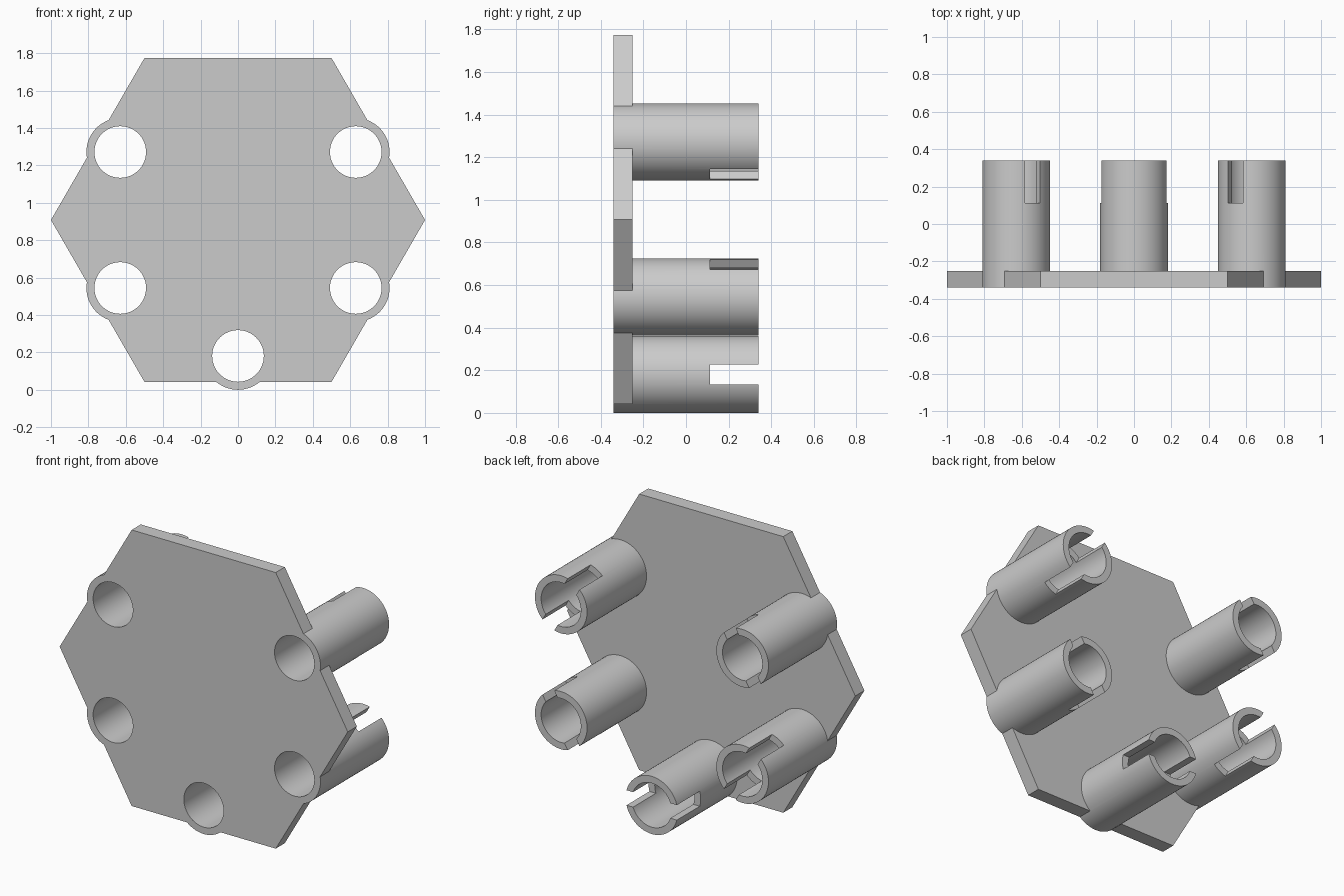
import bpy
from math import radians, sin, cos, pi

cube = bpy.data.objects.get("Cube")
if cube:
    bpy.data.objects.remove(cube)

FRONT, BACK = -0.34, 0.34
PLATE_BACK = -0.25
TUBE_R, BORE_R, RING_R = 0.181, 0.138, 0.727
CENTRE_Z = TUBE_R + RING_R
SLOT_START, SLOT_WIDTH = 0.113, 0.094

grey = bpy.data.materials.new("light grey")
grey.use_nodes = True
grey.diffuse_color = (0.6, 0.6, 0.6, 1)
grey.node_tree.nodes["Principled BSDF"].inputs["Base Color"].default_value = grey.diffuse_color


def prism(name, sides, radius, x, z, y0, y1, spin=0):
    """Cylinder or prism lying along y."""
    bpy.ops.mesh.primitive_cylinder_add(
        vertices=sides, radius=radius, depth=y1 - y0,
        location=(x, (y0 + y1) / 2, z), rotation=(pi / 2, spin, 0))
    ob = bpy.context.object
    ob.name = name
    ob.data.materials.append(grey)
    return ob


def slot_box(x, z, angle):
    """Box that cuts across the tube end, square to the spoke."""
    bpy.ops.mesh.primitive_cube_add(
        size=1, location=(x, (SLOT_START + BACK + 0.1) / 2, z),
        rotation=(0, -(angle + pi / 2), 0))
    ob = bpy.context.object
    ob.scale = (0.42, BACK + 0.1 - SLOT_START, SLOT_WIDTH)
    ob.data.materials.append(grey)
    return ob


def combine(target, tool, operation):
    mod = target.modifiers.new(operation.lower(), "BOOLEAN")
    mod.operation, mod.solver, mod.object = operation, "EXACT", tool
    bpy.context.view_layer.objects.active = target
    bpy.ops.object.modifier_apply(modifier=mod.name)
    bpy.data.objects.remove(tool)


# Hexagonal plate with corners pointing left and right
plate = prism("hexagonal_socket_plate", 6, 1, 0, CENTRE_Z, FRONT, PLATE_BACK, radians(30))

# Five slotted tubes; the top position stays empty
spokes = [(RING_R * cos(a), CENTRE_Z + RING_R * sin(a), a)
          for a in map(radians, (30, 150, 210, 270, 330))]
for x, z, a in spokes:
    combine(plate, prism("tube", 64, TUBE_R, x, z, FRONT, BACK), "UNION")
for x, z, a in spokes:
    combine(plate, prism("bore", 64, BORE_R, x, z, FRONT - 0.1, BACK + 0.1), "DIFFERENCE")
    combine(plate, slot_box(x, z, a), "DIFFERENCE")

# Smooth round walls, sharp rims
bpy.ops.object.select_all(action="DESELECT")
plate.select_set(True)
bpy.context.view_layer.objects.active = plate
bpy.ops.object.shade_smooth_by_angle(angle=radians(30))
